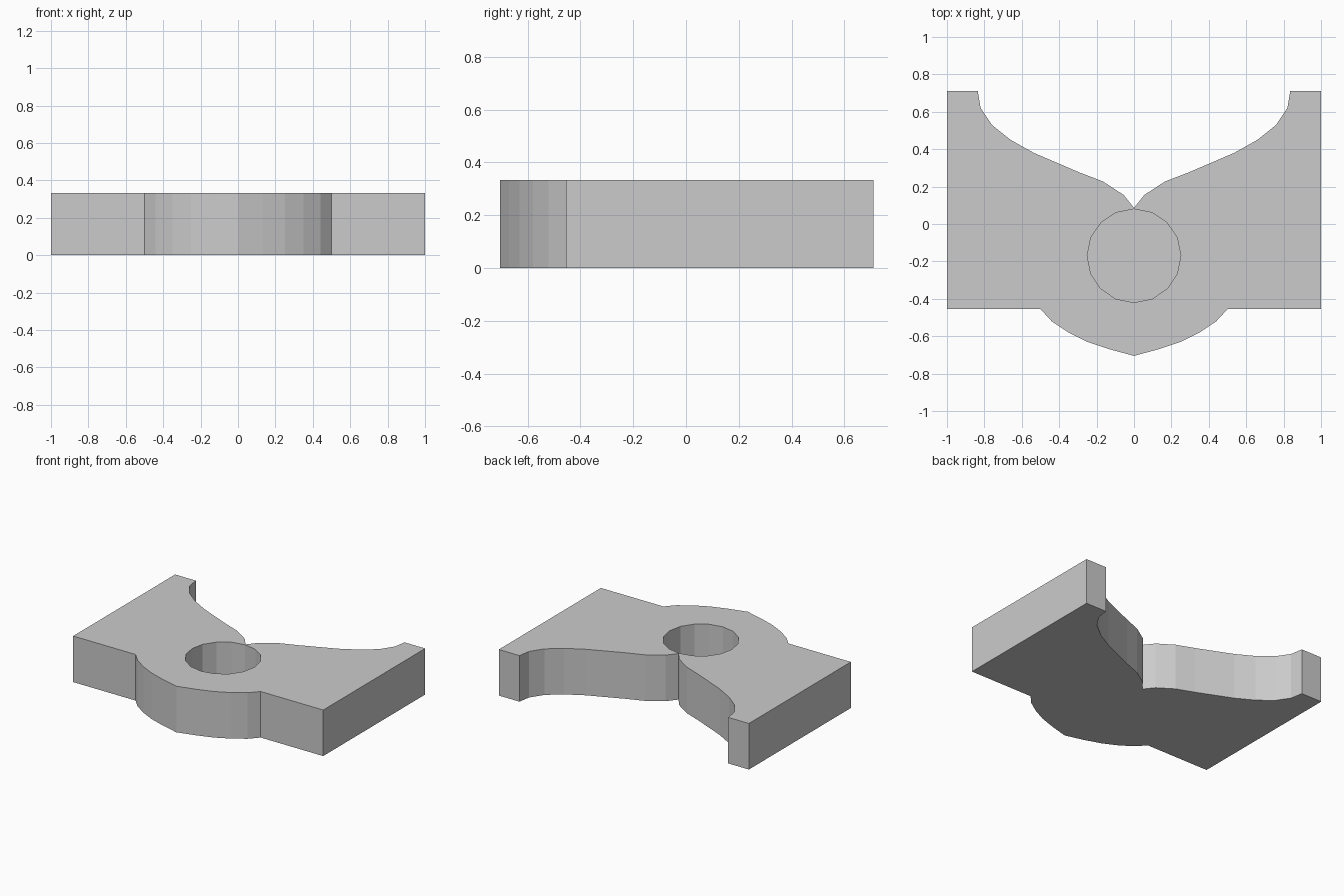
import bpy, bmesh
from math import pi, sin, cos

if "Cube" in bpy.data.objects:
    bpy.data.objects.remove(bpy.data.objects["Cube"])

HEIGHT = 0.333


def prism(name, outline, z0, z1):
    """Extrude a counter-clockwise outline from z0 to z1."""
    bm = bmesh.new()
    base = bm.faces.new([bm.verts.new((x, y, z0)) for x, y in outline])
    top = bmesh.ops.extrude_face_region(bm, geom=[base], use_keep_orig=True)
    verts = [g for g in top["geom"] if isinstance(g, bmesh.types.BMVert)]
    bmesh.ops.translate(bm, verts=verts, vec=(0, 0, z1 - z0))
    bmesh.ops.recalc_face_normals(bm, faces=bm.faces)
    mesh = bpy.data.meshes.new(name)
    bm.to_mesh(mesh)
    bm.free()
    obj = bpy.data.objects.new(name, mesh)
    bpy.context.collection.objects.link(obj)
    return obj


# Right half of the plate outline, from front tip round to the back notch
half = [
    (0, -0.705), (0.13, -0.67), (0.25, -0.63), (0.35, -0.58), (0.44, -0.52),
    (0.5, -0.455), (1, -0.455), (1, 0.71), (0.835, 0.71), (0.82, 0.62),
    (0.76, 0.53), (0.66, 0.45), (0.535, 0.38), (0.29, 0.275), (0.165, 0.227),
    (0.055, 0.155), (0, 0.086),
]
outline = half + [(-x, y) for x, y in reversed(half[1:-1])]
plate = prism("notched_plate", outline, 0, HEIGHT)

# Round pocket, open at the top with a paper-thin floor
circle = [(0.25 * cos(i * pi / 8), -0.17 + 0.25 * sin(i * pi / 8)) for i in range(16)]
cutter = prism("pocket_cutter", circle, 0.004, HEIGHT + 0.2)
cutter.hide_render = True
cutter.hide_set(True)

cut = plate.modifiers.new("pocket", "BOOLEAN")
cut.operation = "DIFFERENCE"
cut.solver = "EXACT"
cut.object = cutter
